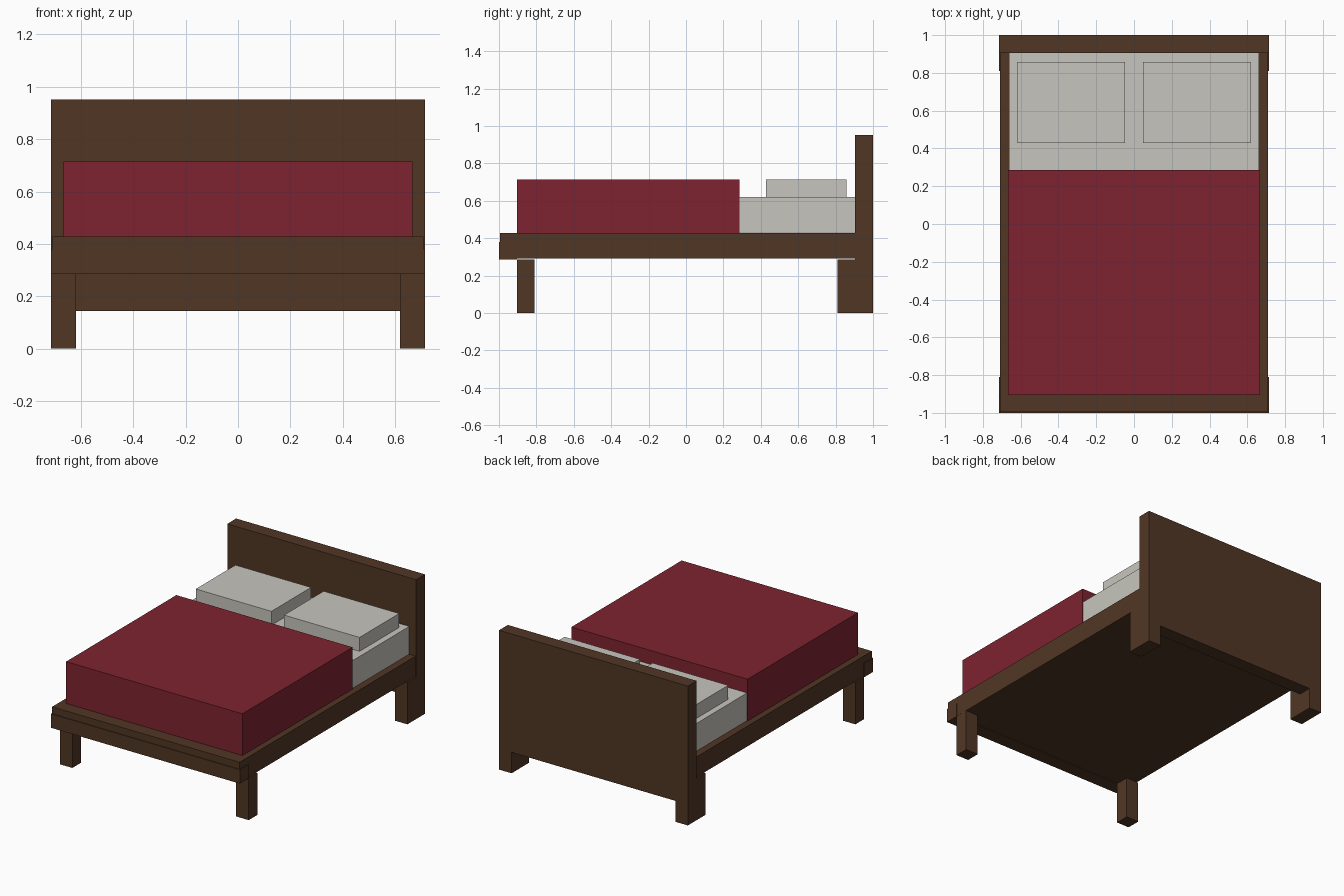
import bpy
import bmesh

if "Cube" in bpy.data.objects:
    bpy.data.objects.remove(bpy.data.objects["Cube"])

U = 1 / 21    # the bed sits on a regular 1/21 grid
GAP = 0.005   # small inset of the slab and mattress


def material(name, rgb):
    m = bpy.data.materials.new(name)
    m.diffuse_color = (*rgb, 1)
    m.use_nodes = True
    m.node_tree.nodes["Principled BSDF"].inputs["Base Color"].default_value = m.diffuse_color
    return m


WOOD = material("dark wood", (0.082, 0.037, 0.018))
RED = material("red blanket", (0.21, 0.017, 0.029))
LINEN = material("off white linen", (0.57, 0.56, 0.51))


def finish(name, bm, mat):
    mesh = bpy.data.meshes.new(name)
    bmesh.ops.recalc_face_normals(bm, faces=bm.faces)
    bm.to_mesh(mesh)
    bm.free()
    mesh.materials.append(mat)
    obj = bpy.data.objects.new(name, mesh)
    bpy.context.collection.objects.link(obj)
    return obj


def box(name, x, y, z, mat):
    """Box from (min, max) ranges."""
    bm = bmesh.new()
    bmesh.ops.create_cube(bm, size=1)
    for v in bm.verts:
        v.co = [r[0] if c < 0 else r[1] for c, r in zip(v.co, (x, y, z))]
    return finish(name, bm, mat)


# Headboard: one board with two feet, extruded from its outline
outline = [(-15, 0), (-13, 0), (-13, 3), (13, 3), (13, 0), (15, 0), (15, 20), (-15, 20)]
bm = bmesh.new()
face = bm.faces.new([bm.verts.new((x * U, 19 * U, z * U)) for x, z in outline])
ext = bmesh.ops.extrude_face_region(bm, geom=[face], use_keep_orig=True)
for g in ext["geom"]:
    if isinstance(g, bmesh.types.BMVert):
        g.co.y = 21 * U
finish("headboard", bm, WOOD)

# Bed slab and foot rail
box("bed_slab", (-15 * U + GAP, 15 * U - GAP), (-1 + GAP, 19 * U),
    (6 * U + GAP, 9 * U), WOOD)
box("foot_rail", (-15 * U, 15 * U), (-1, -19 * U), (6 * U, 8 * U), WOOD)

# Legs, mirrored left and right
for side, s in (("left", -1), ("right", 1)):
    x = sorted((s * 13 * U, s * 15 * U))
    box("front_leg_" + side, x, (-19 * U, -17 * U), (0, 6 * U), WOOD)
    box("back_leg_" + side, x, (17 * U, 19 * U), (0, 6 * U), WOOD)

# Mattress and blanket
box("mattress", (-14 * U + GAP, 14 * U - GAP), (-19 * U + GAP, 19 * U),
    (9 * U + 0.001, 13 * U), LINEN)
box("blanket", (-14 * U, 14 * U), (-19 * U, 6 * U), (9 * U, 15 * U), RED)

# Pillows
for side, s in (("left", -1), ("right", 1)):
    box("pillow_" + side, sorted((s * U, s * 13 * U)), (9 * U, 18 * U),
        (13 * U, 15 * U), LINEN)
